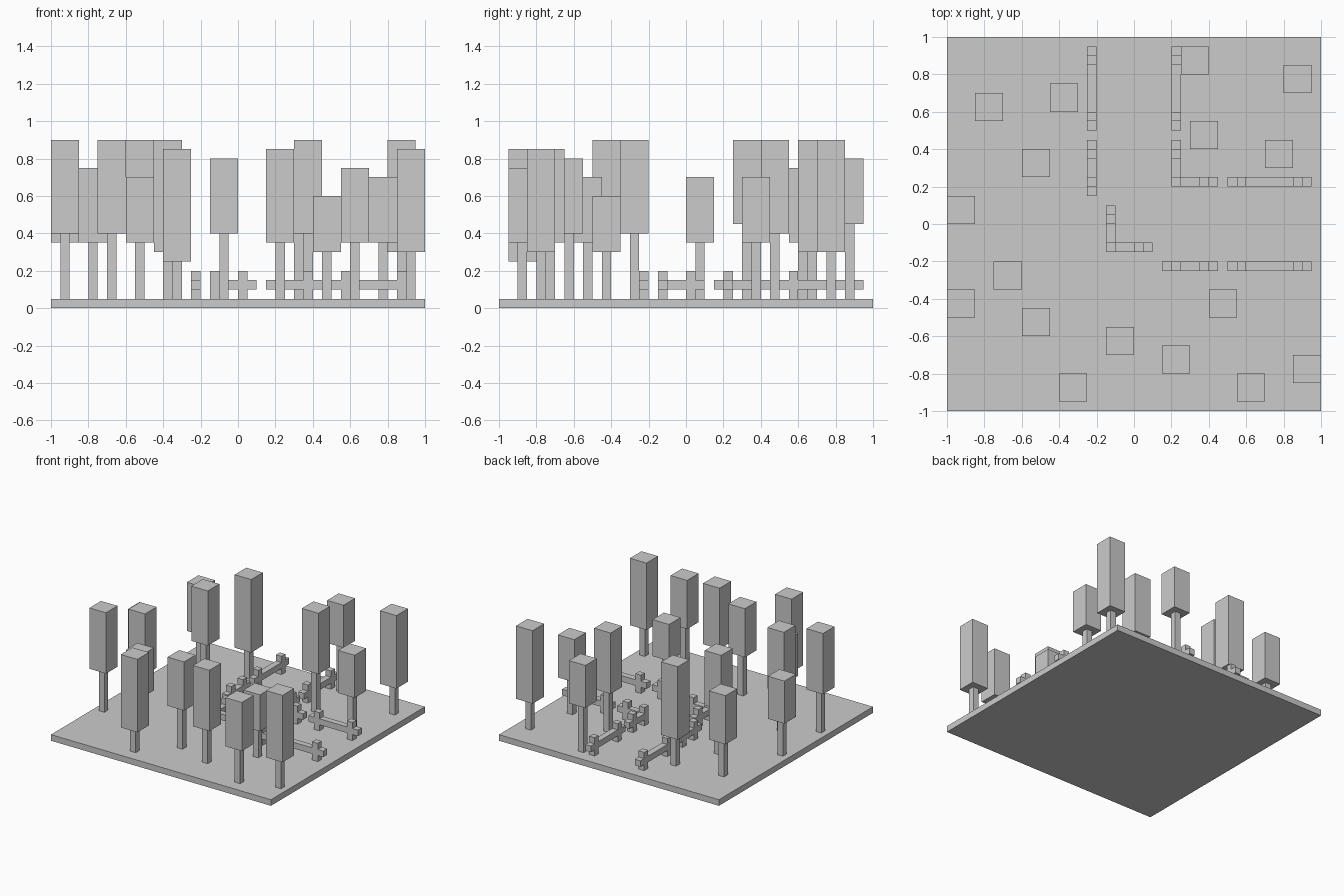
import bpy

old = bpy.data.objects.get("Cube")
if old:
    bpy.data.objects.remove(old, do_unlink=True)

U = 0.05  # block size
grey = bpy.data.materials.new("plain_grey")
grey.use_nodes = True
COLOUR = (0.6, 0.6, 0.6, 1)
grey.diffuse_color = COLOUR
grey.node_tree.nodes["Principled BSDF"].inputs["Base Color"].default_value = COLOUR


def box(name, low, high):
    """Box between two opposite corners."""
    centre = [(a + b) / 2 for a, b in zip(low, high)]
    bpy.ops.mesh.primitive_cube_add(size=1, location=centre)
    ob = bpy.context.object
    ob.name = name
    ob.scale = [b - a for a, b in zip(low, high)]
    bpy.ops.object.transform_apply(location=False, rotation=False, scale=True)
    ob.data.materials.append(grey)
    return ob


def tree(x, y, bottom, top):
    """Thin square trunk under a tall block of leaves."""
    t, c = U / 2, 1.5 * U
    box("tree_trunk", (x - t, y - t, U), (x + t, y + t, bottom))
    box("tree_crown", (x - c, y - c, bottom), (x + c, y + c, top))


def fence(x, y, length, axis, corner=False):
    """Rail from its low corner along an axis, with a post one block in from each end."""
    def span(start, end, z0, z1, name):
        low, high = [x, y, z0], [x + U, y + U, z1]
        low[axis] += start
        high[axis] += end - U
        box(name, low, high)

    first = 0 if corner else U
    last = length - 2 * U
    for p in (first, last):
        span(p, p + U, U, 4 * U, "fence_post")
    # Rail pieces run between and beyond the posts
    if not corner:
        span(0, U, 2 * U, 3 * U, "fence_rail_end")
    span(first + U, last, 2 * U, 3 * U, "fence_rail")
    span(last + U, length, 2 * U, 3 * U, "fence_rail_end")


# Ground slab
box("ground_slab", (-1, -1, 0), (1, 1, U))

# Trees: x, y, crown bottom, crown top
for spec in (
    (-0.775, 0.625, 0.35, 0.75), (-0.375, 0.675, 0.3, 0.9),
    (-0.525, 0.325, 0.45, 0.9), (-0.925, 0.075, 0.35, 0.7),
    (-0.675, -0.275, 0.4, 0.9), (-0.925, -0.425, 0.4, 0.9),
    (-0.525, -0.525, 0.35, 0.7), (-0.075, -0.625, 0.4, 0.8),
    (-0.325, -0.875, 0.25, 0.85), (0.225, -0.725, 0.35, 0.85),
    (0.475, -0.425, 0.3, 0.6), (0.625, -0.875, 0.35, 0.75),
    (0.925, -0.775, 0.3, 0.85), (0.325, 0.875, 0.45, 0.8),
    (0.375, 0.475, 0.4, 0.9), (0.775, 0.375, 0.35, 0.7),
    (0.875, 0.775, 0.3, 0.9),
):
    tree(*spec)

# Straight fences beside the paths
LONG, SHORT, ARM = 9 * U, 6 * U, 5 * U
for x in (-0.25, 0.2):
    fence(x, 0.5, LONG, 1)
for y in (-0.25, 0.2):
    fence(0.5, y, LONG, 0)
fence(-0.25, 0.15, SHORT, 1)
fence(0.15, -0.25, SHORT, 0)

# Corner fences: two arms sharing a post
for x, y in ((0.2, 0.2), (-0.15, -0.15)):
    fence(x, y, ARM, 0, corner=True)
    fence(x, y, ARM, 1, corner=True)
